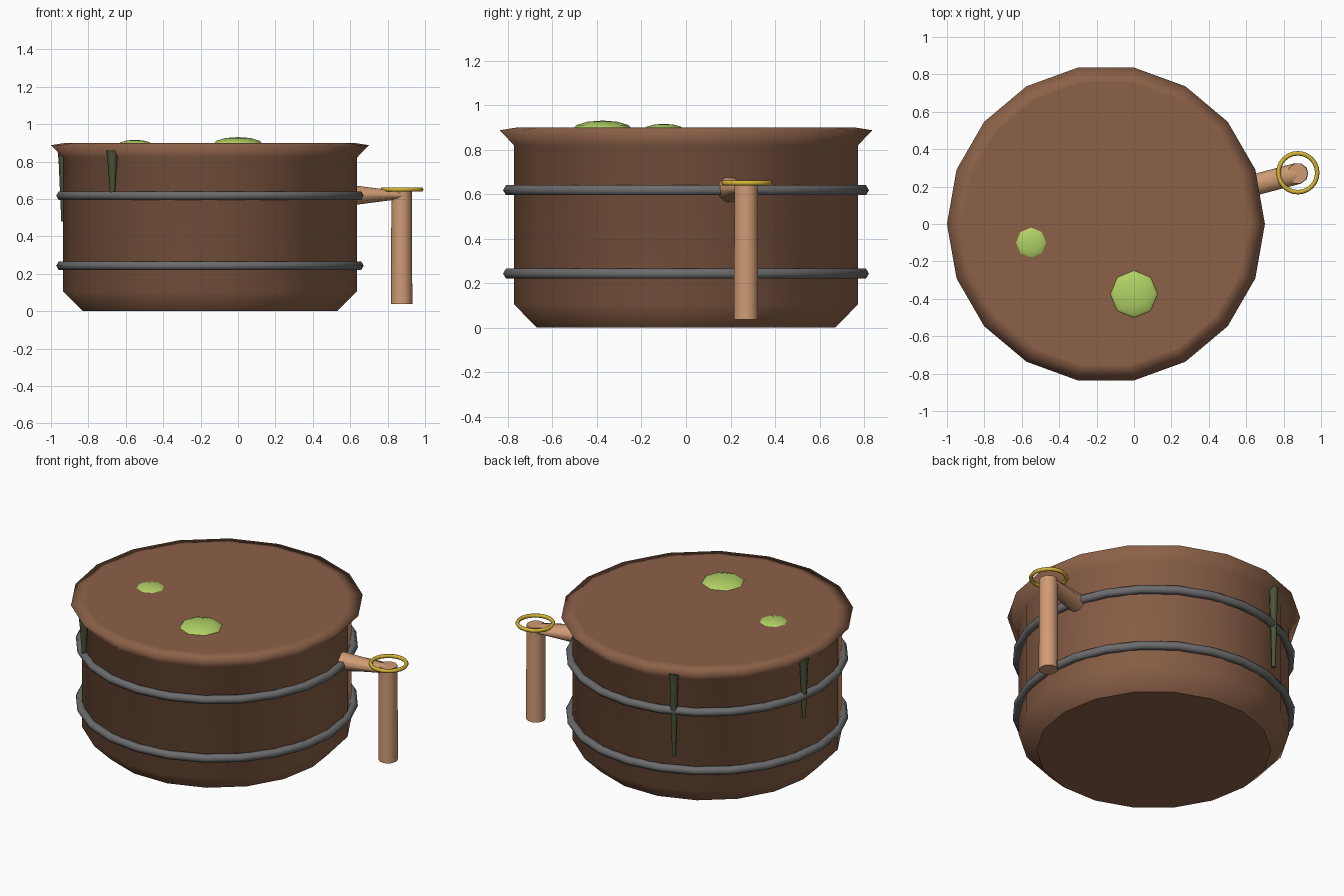
import bpy, bmesh, math
from mathutils import Vector

if "Cube" in bpy.data.objects:
    bpy.data.objects.remove(bpy.data.objects["Cube"])

CX = -0.15  # vat axis


def mat(name, rgb):
    m = bpy.data.materials.new(name)
    m.diffuse_color = (*rgb, 1)
    m.use_nodes = True
    m.node_tree.nodes["Principled BSDF"].inputs["Base Color"].default_value = m.diffuse_color
    return m


brown = mat("brown_wood", (0.262, 0.119, 0.065))
iron = mat("grey_iron", (0.15, 0.15, 0.155))
tan = mat("tan_wood", (0.63, 0.33, 0.175))
gold = mat("gold", (0.66, 0.46, 0.035))
lime = mat("lime_bubble", (0.44, 0.64, 0.13))
slime = mat("dark_green_slime", (0.07, 0.09, 0.042))


def add_rings(name, rings, material, smooth_caps=False):
    """Skin a list of point rings and cap both ends."""
    bm = bmesh.new()
    loops = [[bm.verts.new(p) for p in ring] for ring in rings]
    n = len(loops[0])
    for a, b in zip(loops, loops[1:]):
        for i in range(n):
            j = (i + 1) % n
            bm.faces.new((a[i], a[j], b[j], b[i])).smooth = True
    for cap in (loops[0], loops[-1]):
        bm.faces.new(cap).smooth = smooth_caps
    bmesh.ops.recalc_face_normals(bm, faces=bm.faces)
    me = bpy.data.meshes.new(name)
    bm.to_mesh(me)
    bm.free()
    me.materials.append(material)
    ob = bpy.data.objects.new(name, me)
    bpy.context.collection.objects.link(ob)
    return ob


def lathe(name, profile, sides, x, y, material):
    rings = [[(x + r * math.cos(2 * math.pi * i / sides),
               y + r * math.sin(2 * math.pi * i / sides), z)
              for i in range(sides)] for r, z in profile]
    return add_rings(name, rings, material)


def torus(name, x, y, z, major, minor, seg, sides, material):
    bpy.ops.mesh.primitive_torus_add(location=(x, y, z), major_radius=major,
                                     minor_radius=minor, major_segments=seg,
                                     minor_segments=sides)
    ob = bpy.context.object
    ob.name = name
    ob.data.materials.append(material)
    bpy.ops.object.shade_smooth()


# Vat with chamfered foot, flared lip and flat top
lathe("vat", [(0.68, 0), (0.785, 0.105), (0.785, 0.82), (0.85, 0.887), (0.77, 0.9)],
      18, CX, 0, brown)

# Iron hoops
for label, z in (("lower", 0.243), ("upper", 0.618)):
    torus(label + "_hoop", CX, 0, z, 0.796, 0.026, 24, 6, iron)

# Pipe: arm flattening towards the elbow, then a vertical drop
ang = math.atan2(0.27, 1.025)
out = Vector((math.cos(ang), math.sin(ang), 0))
side = Vector((-out.y, out.x, 0))
arm = []
for dist, h in ((0.74, 0.062), (1.06, 0.02)):
    c = Vector((CX, 0, 0.62)) + out * dist
    arm.append([c + side * 0.057 * math.cos(k * math.pi / 5)
                + Vector((0, 0, h * math.sin(k * math.pi / 5))) for k in range(10)])
add_rings("pipe_arm", arm, tan)
lathe("pipe_drop", [(0.057, 0.037), (0.055, 0.64)], 10, 0.875, 0.27, tan)

# Gold ring on the elbow
torus("gold_ring", 0.876, 0.274, 0.65, 0.104, 0.012, 24, 6, gold)

# Bubbles on the top
for label, x, y, r, h in (("large", 0, -0.375, 0.135, 0.041),
                          ("small", -0.55, -0.10, 0.09, 0.026)):
    bpy.ops.mesh.primitive_uv_sphere_add(segments=8, ring_count=6, location=(x, y, 0.89))
    ob = bpy.context.object
    ob.name = label + "_bubble"
    ob.scale = (r, r, h)
    ob.data.materials.append(lime)
    bpy.ops.object.shade_smooth()

# Slime drips below the lip
for label, deg, bottom in (("front", 229, 0.62), ("left", 170, 0.48), ("back", 111, 0.33)):
    a = math.radians(deg)
    lathe(label + "_drip", [(0.012, bottom), (0.026, 0.80), (0.032, 0.86)], 6,
          CX + 0.795 * math.cos(a), 0.795 * math.sin(a), slime)
